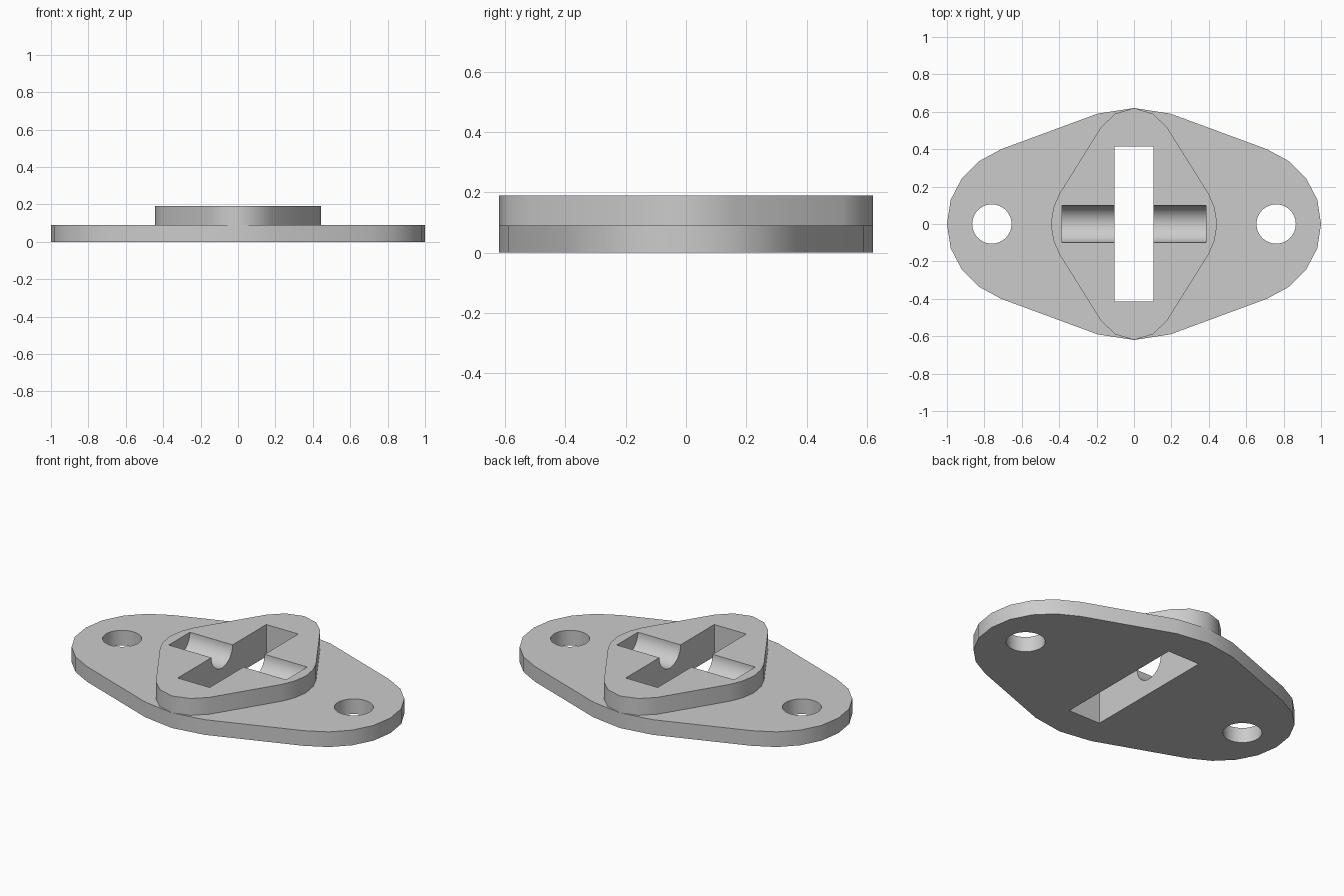
import bpy, bmesh, math
from mathutils import Matrix

if "Cube" in bpy.data.objects:
    bpy.data.objects.remove(bpy.data.objects["Cube"], do_unlink=True)

grey = bpy.data.materials.new("plain grey")
grey.use_nodes = True
colour = (0.6, 0.6, 0.6, 1)
grey.diffuse_color = colour
grey.node_tree.nodes["Principled BSDF"].inputs["Base Color"].default_value = colour

BASE_TOP, BOSS_TOP = 0.09, 0.19


def make_object(name, bm):
    mesh = bpy.data.meshes.new(name)
    bmesh.ops.recalc_face_normals(bm, faces=bm.faces)
    bm.to_mesh(mesh)
    bm.free()
    mesh.materials.append(grey)
    obj = bpy.data.objects.new(name, mesh)
    bpy.context.collection.objects.link(obj)
    return obj


def plate(name, quarter, z0, z1):
    """Extrude an outline mirrored from one quarter (+x axis round to +y axis)."""
    half = quarter + [(-x, y) for x, y in quarter[-2::-1]]
    outline = half + [(x, -y) for x, y in half[-2:0:-1]]
    bm = bmesh.new()
    face = bm.faces.new([bm.verts.new((x, y, z0)) for x, y in outline])
    top = bmesh.ops.extrude_face_region(bm, geom=[face], use_keep_orig=True)["geom"]
    verts = [v for v in top if isinstance(v, bmesh.types.BMVert)]
    bmesh.ops.translate(bm, verts=verts, vec=(0, 0, z1 - z0))
    return make_object(name, bm)


def rod(name, radius, length, matrix):
    bm = bmesh.new()
    bmesh.ops.create_cone(bm, cap_ends=True, segments=48, radius1=radius,
                          radius2=radius, depth=length, matrix=matrix)
    return make_object(name, bm)


def cut(obj, cutters):
    bpy.ops.object.select_all(action="DESELECT")
    bpy.context.view_layer.objects.active = obj
    obj.select_set(True)
    for cutter in cutters:
        mod = obj.modifiers.new("cut", "BOOLEAN")
        mod.operation, mod.solver, mod.object = "DIFFERENCE", "EXACT", cutter
        bpy.ops.object.modifier_apply(modifier=mod.name)
    bpy.ops.object.shade_smooth_by_angle(angle=math.radians(38))


# Wide flange and the raised boss standing across it
flange = plate("flange", [(1, 0), (0.98, 0.13), (0.92, 0.245), (0.83, 0.335),
                          (0.71, 0.4), (0.195, 0.59), (0, 0.62)], 0, BASE_TOP)
boss = plate("boss", [(0.445, 0), (0.43, 0.09), (0.4, 0.16), (0.175, 0.52),
                      (0.1, 0.59), (0, 0.62)], BASE_TOP, BOSS_TOP)

# Cutters: bolt holes, through slot and half-round groove
holes = [rod("bolt_hole_cutter", 0.105, 1, Matrix.Translation((s * 0.76, 0, 0)))
         for s in (-1, 1)]
bm = bmesh.new()
bmesh.ops.create_cube(bm, size=1, matrix=Matrix.Diagonal((0.21, 0.83, 1, 1)))
slot = make_object("slot_cutter", bm)
groove = rod("groove_cutter", 0.099, 0.77, Matrix.Translation((0, 0, BOSS_TOP))
             @ Matrix.Rotation(math.pi / 2, 4, "Y"))

cut(flange, holes + [slot])
cut(boss, [groove, slot])
for cutter in holes + [slot, groove]:
    bpy.data.objects.remove(cutter, do_unlink=True)
